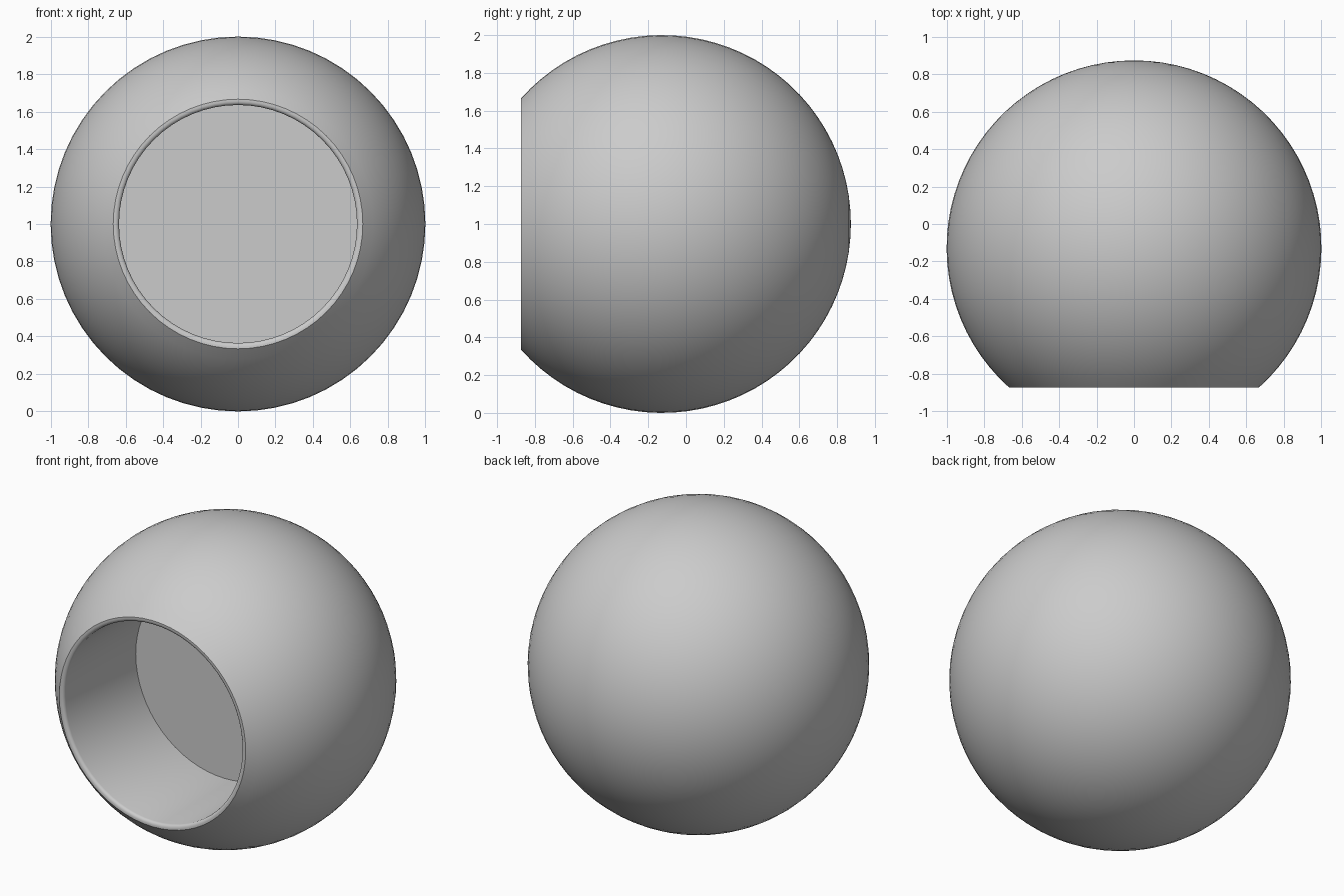
import bpy
import bmesh
from math import sin, cos, pi, acos, radians
from mathutils import Vector

cube = bpy.data.objects.get("Cube")
if cube:
    bpy.data.objects.remove(cube, do_unlink=True)

RADIUS = 1.0
CENTRE = Vector((0, -0.127, 1))
FRONT = -0.746        # cut plane, measured from the sphere centre
HOLE = 0.635          # radius of the round pocket
FLOOR = -0.01         # pocket floor, measured from the sphere centre
ROUND = 0.02          # rounding of the pocket's lip
SEGMENTS = 64
ARC_STEPS = 32

# Plain grey
grey = bpy.data.materials.new("plain_grey")
grey.use_nodes = True
colour = (0.6, 0.6, 0.6, 1)
grey.diffuse_color = colour
grey.node_tree.nodes["Principled BSDF"].inputs["Base Color"].default_value = colour

# Half section: back pole, round shell, cut front, rounded lip, wall, floor
end = acos(FRONT / RADIUS)
section = [(RADIUS * sin(end * i / ARC_STEPS), RADIUS * cos(end * i / ARC_STEPS))
           for i in range(ARC_STEPS + 1)]
for i in range(4):
    a = i * pi / 6
    section.append((HOLE + ROUND * (1 - sin(a)), FRONT + ROUND * (1 - cos(a))))
section += [(HOLE, FLOOR), (0, FLOOR)]

# Turn the section around the front-to-back axis
bm = bmesh.new()
verts = [bm.verts.new((r, y, 0)) for r, y in section]
edges = [bm.edges.new(pair) for pair in zip(verts, verts[1:])]
bmesh.ops.spin(bm, geom=verts + edges, cent=(0, 0, 0), axis=(0, 1, 0),
               angle=2 * pi, steps=SEGMENTS)
bmesh.ops.remove_doubles(bm, verts=bm.verts, dist=0.0001)
bmesh.ops.recalc_face_normals(bm, faces=bm.faces)

mesh = bpy.data.meshes.new("hollow_ball")
bm.to_mesh(mesh)
bm.free()
mesh.materials.append(grey)
ball = bpy.data.objects.new("hollow_ball", mesh)
ball.location = CENTRE
bpy.context.collection.objects.link(ball)

# Smooth shell and wall, crisp front edge and floor edge
bpy.ops.object.select_all(action='DESELECT')
ball.select_set(True)
bpy.context.view_layer.objects.active = ball
bpy.ops.object.shade_smooth_by_angle(angle=radians(40))
